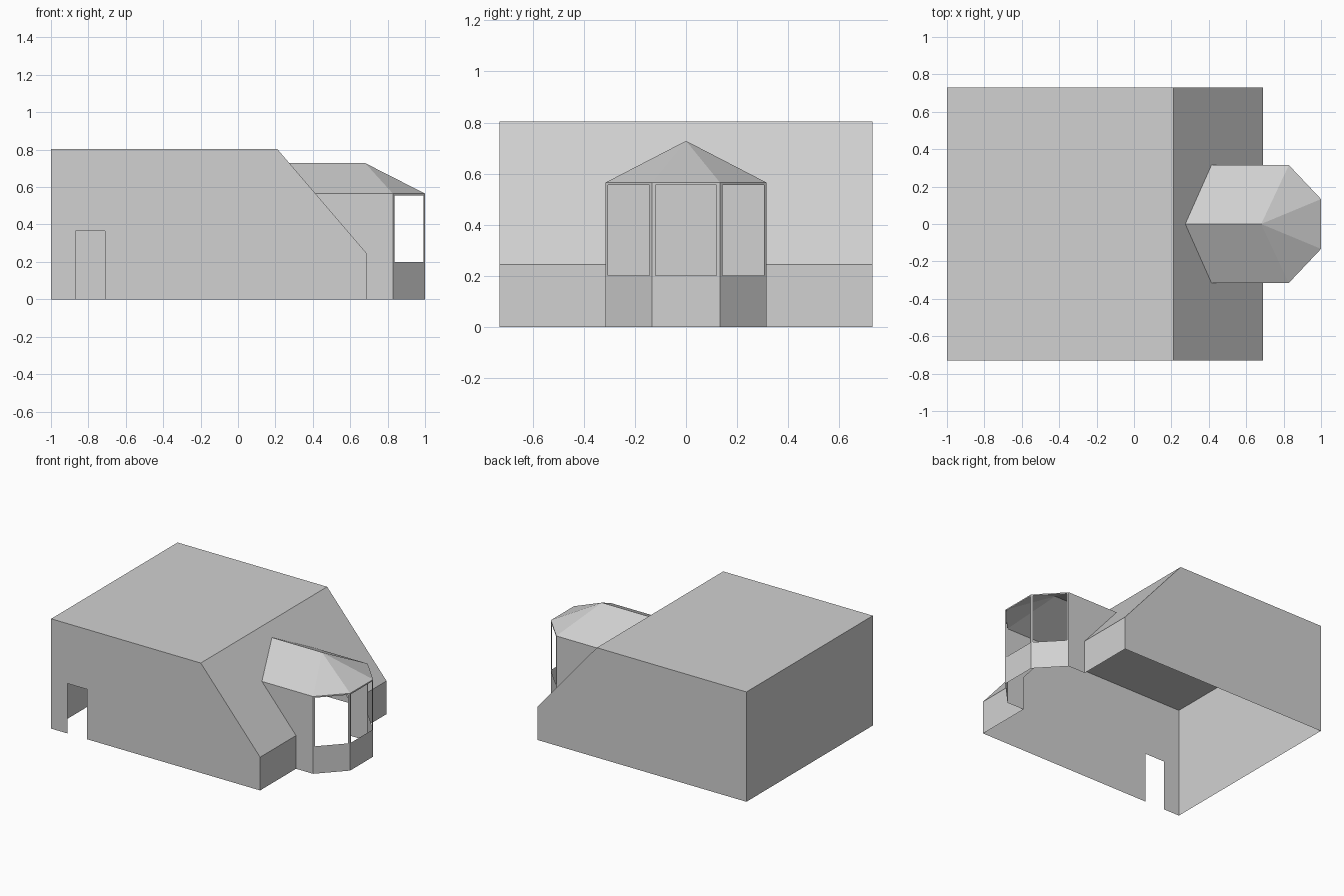
import bpy
import bmesh
from mathutils import Vector

cube = bpy.data.objects.get("Cube")
if cube:
    bpy.data.objects.remove(cube, do_unlink=True)

# Single plain grey
grey = bpy.data.materials.new("plain grey")
grey.use_nodes = True
colour = (0.64, 0.64, 0.64, 1)
grey.diffuse_color = colour
grey.node_tree.nodes["Principled BSDF"].inputs["Base Color"].default_value = colour

# Main dimensions
LEFT, RIDGE, RIGHT = -1.0, 0.21, 0.69
HALF, TOP, LOW = 0.73, 0.803, 0.243
BAY_HALF, BAY_X, EAVE, APEX = 0.315, 0.828, 0.565, 0.728
CENTRE = Vector((0.2, 0, 0.3))


def slope_x(z):
    """x of the sloping roof at height z"""
    return RIDGE + (RIGHT - RIDGE) * (TOP - z) / (TOP - LOW)


def sheet(name, polygons):
    """Thin open shell from flat polygons, all facing outward"""
    bm = bmesh.new()
    for poly in polygons:
        face = bm.faces.new([bm.verts.new(p) for p in poly])
        face.normal_update()
        if face.normal.dot(face.calc_center_median() - CENTRE) < 0:
            face.normal_flip()
    bmesh.ops.remove_doubles(bm, verts=bm.verts, dist=0.0005)
    mesh = bpy.data.meshes.new(name)
    bm.to_mesh(mesh)
    bm.free()
    mesh.materials.append(grey)
    obj = bpy.data.objects.new(name, mesh)
    bpy.context.collection.objects.link(obj)
    return obj


def upright(profile, y):
    return [(x, y, z) for x, z in profile]


def mirrored(poly):
    return [(x, -y, z) for x, y, z in poly]


def window_wall(name, a, b, margin, sill=0.2, head=0.555):
    """Wall from a to b in plan, with an open window between sill and head"""
    a, b = Vector(a), Vector(b)
    t = margin / (b - a).length
    us, zs = (0, t, 1 - t, 1), (0, sill, head, EAVE)
    faces = []
    for i in range(3):
        for j in range(3):
            if i == j == 1:
                continue
            corners = ((i, j), (i + 1, j), (i + 1, j + 1), (i, j + 1))
            faces.append([(*a.lerp(b, us[m]), zs[n]) for m, n in corners])
    return sheet(name, faces)


# Front wall with the doorway, and plain back wall
outline = [(RIGHT, 0), (RIGHT, LOW), (RIDGE, TOP), (LEFT, TOP), (LEFT, 0)]
door = [(-0.87, 0), (-0.87, 0.365), (-0.71, 0.365), (-0.71, 0)]
sheet("front_wall", [upright(outline + door, -HALF)])
sheet("back_wall", [upright(outline, HALF)])

# End wall and flat roof
sheet("end_wall", [[(LEFT, -HALF, 0), (LEFT, HALF, 0), (LEFT, HALF, TOP), (LEFT, -HALF, TOP)]])
sheet("flat_roof", [[(LEFT, -HALF, TOP), (RIDGE, -HALF, TOP), (RIDGE, HALF, TOP), (LEFT, HALF, TOP)]])

# Sloping roof, notched where the bay joins, and the low walls beside the bay
half_notch = [(RIGHT, HALF, LOW), (RIGHT, BAY_HALF, LOW),
              (slope_x(EAVE), BAY_HALF, EAVE), (slope_x(APEX), 0, APEX),
              (RIDGE, 0, TOP), (RIDGE, HALF, TOP)]
sheet("sloping_roof", [half_notch, mirrored(half_notch)])
low_wall = [(RIGHT, BAY_HALF, 0), (RIGHT, HALF, 0), (RIGHT, HALF, LOW), (RIGHT, BAY_HALF, LOW)]
sheet("low_walls", [low_wall, mirrored(low_wall)])

# Bay side walls, following the slope
side = upright([(RIGHT, 0), (BAY_X, 0), (BAY_X, EAVE), (slope_x(EAVE), EAVE), (RIGHT, LOW)], BAY_HALF)
sheet("bay_side_walls", [side, mirrored(side)])

# Three bay window walls
TIP_X, TIP_Y = 1.0, 0.133
window_wall("bay_window_front", (BAY_X, -BAY_HALF), (TIP_X, -TIP_Y), 0.013)
window_wall("bay_window_middle", (TIP_X, -TIP_Y), (TIP_X, TIP_Y), 0.013)
window_wall("bay_window_back", (TIP_X, TIP_Y), (BAY_X, BAY_HALF), 0.013)

# Bay roof: ridge running into the slope, faceted outer end
peak = (0.68, 0, APEX)
corner, tip = (BAY_X, BAY_HALF, EAVE), (TIP_X, TIP_Y, EAVE)
pitch = [(slope_x(APEX), 0, APEX), peak, corner, (slope_x(EAVE), BAY_HALF, EAVE)]
hip = [peak, corner, tip]
sheet("bay_roof", [pitch, mirrored(pitch), hip, mirrored(hip), [peak, tip, (TIP_X, -TIP_Y, EAVE)]])
